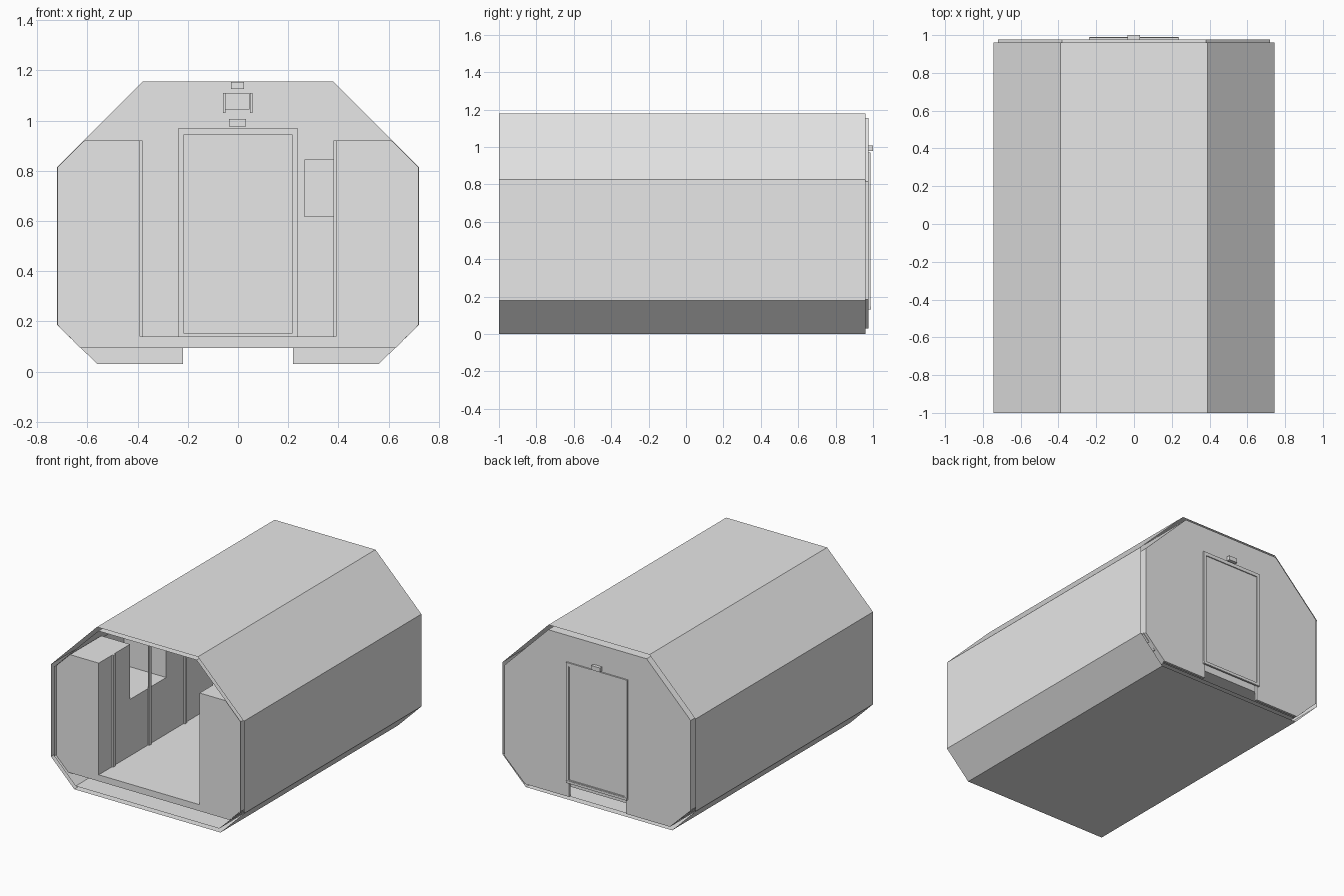
import bpy, bmesh

cube = bpy.data.objects.get("Cube")
if cube:
    bpy.data.objects.remove(cube, do_unlink=True)

grey = bpy.data.materials.new("light_grey")
grey.use_nodes = True
grey.diffuse_color = (0.8, 0.8, 0.8, 1)
grey.node_tree.nodes["Principled BSDF"].inputs["Base Color"].default_value = (0.8, 0.8, 0.8, 1)


def prism(name, pts, y0, y1, caps=True, mirror=False):
    """Extrude an xz outline along y."""
    bm = bmesh.new()
    a = [bm.verts.new((x, y0, z)) for x, z in pts]
    b = [bm.verts.new((x, y1, z)) for x, z in pts]
    n = len(pts)
    for i in range(n):
        j = (i + 1) % n
        bm.faces.new((a[i], a[j], b[j], b[i]))
    if caps:
        bm.faces.new(a)
        bm.faces.new(b[::-1])
    bmesh.ops.recalc_face_normals(bm, faces=bm.faces)
    mesh = bpy.data.meshes.new(name)
    bm.to_mesh(mesh)
    bm.free()
    mesh.materials.append(grey)
    obj = bpy.data.objects.new(name, mesh)
    bpy.context.collection.objects.link(obj)
    if mirror:
        obj.modifiers.new("mirror", 'MIRROR')
    return obj


def box(name, x0, x1, y0, y1, z0, z1, mirror=False):
    return prism(name, [(x0, z0), (x1, z0), (x1, z1), (x0, z1)], y0, y1, mirror=mirror)


def both_sides(right):
    """Close a half outline by reflecting it in x."""
    return right + [(-x, z) for x, z in reversed(right)]


BACK = 0.96

# Outer skin with an inner lining and open ends
skin = prism("hull_skin", both_sides([(0.565, 0), (0.745, 0.18), (0.745, 0.825), (0.39, 1.18)]),
             -1, BACK, caps=False)
lining = skin.modifiers.new("lining", 'SOLIDIFY')
lining.thickness = 0.025
lining.offset = -1
lining.use_even_offset = True
lining.use_rim = False

# Floor slab
prism("floor", both_sides([(0.63, 0.095), (0.672, 0.14)]), -0.98, BACK)

# End wall with a doorway notch reaching its lower edge
prism("end_wall", both_sides([(0.22, 0.95), (0.22, 0.03), (0.56, 0.03), (0.72, 0.185),
                              (0.72, 0.815), (0.38, 1.155)]), BACK, 0.977)

# Door, frame on both faces of the wall, and sill
box("door", -0.22, 0.22, 0.965, 0.98, 0.14, 0.95)
for label, y0, y1 in (("inner", 0.95, BACK), ("outer", 0.977, 0.987)):
    box(label + "_frame_side", 0.215, 0.237, y0, y1, 0.14, 0.97, mirror=True)
    box(label + "_frame_top", -0.215, 0.215, y0, y1, 0.945, 0.97)
    box(label + "_frame_bottom", -0.215, 0.215, y0, y1, 0.14, 0.152)
box("door_sill", -0.235, 0.235, 0.977, 0.99, 0.13, 0.147)

# Small sensors over the door
box("outer_sensor", -0.035, 0.032, 0.977, 1.0, 0.977, 1.007)
box("inner_sensor", -0.035, 0.032, 0.945, BACK, 0.977, 1.007)

# Lamp with side brackets above the door, and its ceiling mount
box("lamp", -0.05, 0.045, 0.92, BACK, 1.045, 1.11)
for side, x in (("right", -0.06), ("left", 0.047)):
    box(side + "_lamp_bracket", x, x + 0.01, 0.91, BACK, 1.03, 1.11)
box("lamp_mount", -0.028, 0.024, 0.93, BACK, 1.125, 1.154)

# Wall panel beside the door
box("wall_panel", 0.265, 0.385, 0.93, BACK, 0.615, 0.845)

# Cabinets on both sides, with a low counter between the tall ones
low = [(0.675, 0.14), (0.718, 0.185)]
tall_outline = [(0.39, 0.14)] + low + [(0.718, 0.815), (0.612, 0.92), (0.39, 0.92)]
counter_outline = [(0.39, 0.14)] + low + [(0.718, 0.535), (0.39, 0.535)]
prism("front_cabinet", tall_outline, -0.98, -0.635, mirror=True)
prism("counter", counter_outline, -0.635, -0.235, mirror=True)
prism("rear_cabinet", tall_outline, -0.235, 0.955, mirror=True)

# Upright strips along the cabinet fronts
for i in range(5):
    y = -0.82 + i * 0.395
    box("cabinet_strip", 0.38, 0.391, y - 0.012, y + 0.012, 0.14, 0.92, mirror=True)
